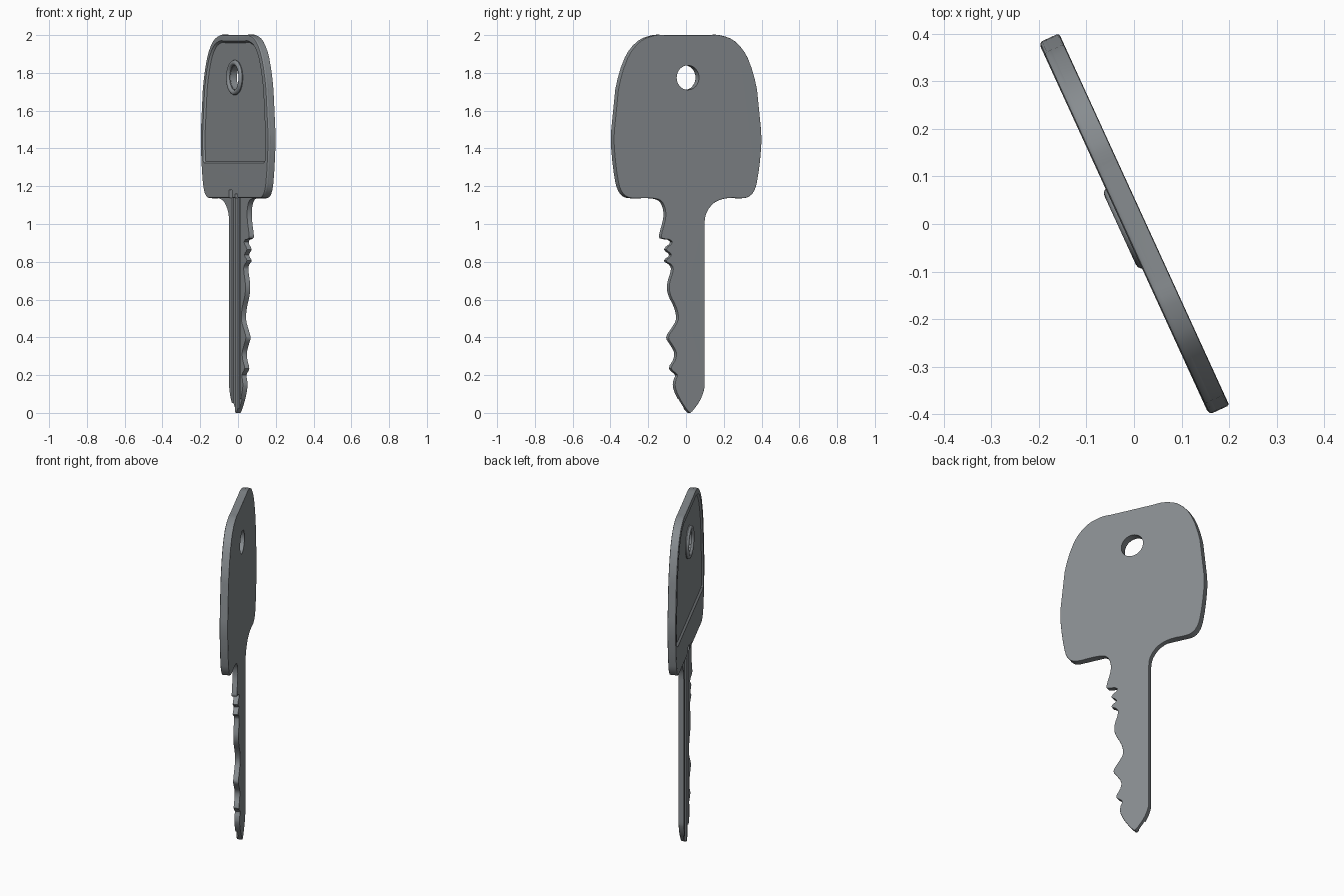
import bpy, bmesh, math
from mathutils import Vector, Matrix

if "Cube" in bpy.data.objects:
    bpy.data.objects.remove(bpy.data.objects["Cube"])

TURN = Matrix.Rotation(math.radians(24.6), 4, 'Z')   # the key stands turned about z

# Profiles as (across, height)
HEAD = [(.12, 2), (.187, 2), (.275, 1.968), (.35, 1.88), (.405, 1.71), (.428, 1.5),
        (.428, 1.395), (.404, 1.22), (.377, 1.16), (.333, 1.137)]
BACK = [(.233, 1.137), (.158, 1.114), (.111, 1.06), (.0995, .997), (.0995, .16),
        (.097, .125), (.078, .075), (.045, .028), (.016, 0)]
TEETH = [(.004, .007), (-.02, .035), (-.055, .09), (-.074, .14), (-.07, .175), (-.061, .2), (-.097, .235),
         (-.073, .28), (-.067, .32), (-.09, .36), (-.113, .4), (-.085, .445),
         (-.056, .495), (-.067, .557), (-.102, .626), (-.108, .68), (-.085, .76),
         (-.097, .785), (-.126, .806), (-.095, .836), (-.126, .866), (-.09, .906),
         (-.15, .924), (-.155, .94), (-.132, 1.02), (-.13, 1.07), (-.145, 1.11),
         (-.172, 1.13), (-.235, 1.137)]
HEAD_L = [(-y, z) for y, z in reversed(HEAD)]

steel = bpy.data.materials.new("dark_steel")
steel.diffuse_color = (.245, .265, .28, 1)
steel.use_nodes = True
steel.node_tree.nodes["Principled BSDF"].inputs["Base Color"].default_value = steel.diffuse_color


def smooth(pts, steps=3):
    """Closed Hermite curve whose tangents scale with each segment."""
    p = [Vector(q) for q in pts]
    n = len(p)
    tan = [(p[(i + 1) % n] - p[i - 1]).normalized() for i in range(n)]
    out = []
    for i in range(n):
        a, b = p[i], p[(i + 1) % n]
        d = (b - a).length
        if d > .2:            # long straight run
            out.append(a)
            continue
        for k in range(steps):
            t = k / steps
            out.append(a * (2*t**3 - 3*t**2 + 1) + tan[i] * d * (t**3 - 2*t**2 + t)
                       + b * (3*t**2 - 2*t**3) + tan[(i + 1) % n] * d * (t**3 - t**2))
    return out


def inset(p, amount):
    """Move a clockwise outline inward."""
    out = []
    for i, q in enumerate(p):
        t = (p[(i + 1) % len(p)] - p[i - 1]).normalized()
        out.append(q - Vector((-t.y, t.x)) * amount)
    return out


def finish(name, bm):
    bmesh.ops.recalc_face_normals(bm, faces=bm.faces)
    bm.transform(TURN)
    me = bpy.data.meshes.new(name)
    bm.to_mesh(me)
    bm.free()
    me.materials.append(steel)
    ob = bpy.data.objects.new(name, me)
    bpy.context.collection.objects.link(ob)
    return ob


def slab(name, outline, rings):
    """Stack inset copies of an outline through the thickness and cap them."""
    bm = bmesh.new()
    loops = [[bm.verts.new((v, q.x, q.y)) for q in inset(outline, ins)]
             for ins, v in rings]
    for a, b in zip(loops, loops[1:]):
        for i in range(len(a)):
            j = (i + 1) % len(a)
            bm.faces.new((a[i], a[j], b[j], b[i]))
    bm.faces.new(loops[0])
    bm.faces.new(loops[-1])
    return finish(name, bm)


def box(name, x0, x1, y0, y1, z0, z1):
    bm = bmesh.new()
    bmesh.ops.create_cube(bm, size=1)
    for v in bm.verts:
        v.co = ((x0 + x1) / 2 + v.co.x * (x1 - x0), (y0 + y1) / 2 + v.co.y * (y1 - y0),
                (z0 + z1) / 2 + v.co.z * (z1 - z0))
    return finish(name, bm)


def activate(ob):
    bpy.ops.object.select_all(action='DESELECT')
    ob.select_set(True)
    bpy.context.view_layer.objects.active = ob


def cut(ob, cutters):
    activate(ob)
    for c in cutters:
        m = ob.modifiers.new("cut", 'BOOLEAN')
        m.operation, m.solver, m.object = 'DIFFERENCE', 'EXACT', c
        bpy.ops.object.modifier_apply(modifier=m.name)


# Thin plate: whole key silhouette, flat back, blade thickness
plate = slab("key_plate", smooth(HEAD + BACK + TEETH + HEAD_L),
             [(0, -.006), (0, .019), (.0015, .022), (.005, .0235)])

# Thicker front of the head
head_line = smooth(HEAD + HEAD_L)
head = slab("head_front", head_line,
            [(.003, .001), (0, -.006), (0, -.016), (.003, -.021), (.010, -.0235)])

# Recessed panel: inset head outline above a straight lower edge
floor = 1.322
top = [q for q in inset(head_line, .031) if q.y > floor + .03]
half = max(q.x for q in top if q.y < 1.45)
low = [Vector((half - .003, floor + .018)), Vector((half - .02, floor))]
right = [q for q in top if q.x > .01]
panel_line = right + low + [Vector((-q.x, q.y)) for q in reversed(right + low)]
panel = slab("panel_cutter", panel_line, [(.010, -.0135), (-.004, -.0275)])

# Key-ring hole and blade grooves
bm = bmesh.new()
bmesh.ops.create_cone(bm, segments=32, radius1=.065, radius2=.065, depth=.2, cap_ends=True,
                      matrix=Matrix.Translation((0, 0, 1.775)) @ Matrix.Rotation(math.pi / 2, 4, 'Y'))
hole = finish("hole_cutter", bm)
groove_a = box("groove_cutter_a", -.06, .003, .028, .064, -.1, 1.18)
groove_b = box("groove_cutter_b", -.06, .003, -.045, -.012, -.1, 1.16)
cut(plate, [hole, groove_a, groove_b])
cut(head, [panel, hole, groove_a, groove_b])
for c in (panel, hole, groove_a, groove_b):
    bpy.data.objects.remove(c)

# Raised ring round the hole on the front face
bm = bmesh.new()
N, M = 40, 12
rows = []
for i in range(N):
    a = 2 * math.pi * i / N
    row = []
    for k in range(M):
        b = 2 * math.pi * k / M
        r = .079 + .014 * math.cos(b)
        row.append(bm.verts.new((-.019 + .013 * math.sin(b), r * math.cos(a), 1.775 + r * math.sin(a))))
    rows.append(row)
for i in range(N):
    for k in range(M):
        bm.faces.new((rows[i][k], rows[(i + 1) % N][k], rows[(i + 1) % N][(k + 1) % M], rows[i][(k + 1) % M]))
ring = finish("hole_ring", bm)

for ob in (plate, head, ring):
    activate(ob)
    bpy.ops.object.shade_smooth_by_angle(angle=math.radians(32))
    w = ob.modifiers.new("even_shading", 'WEIGHTED_NORMAL')
    w.keep_sharp = True
